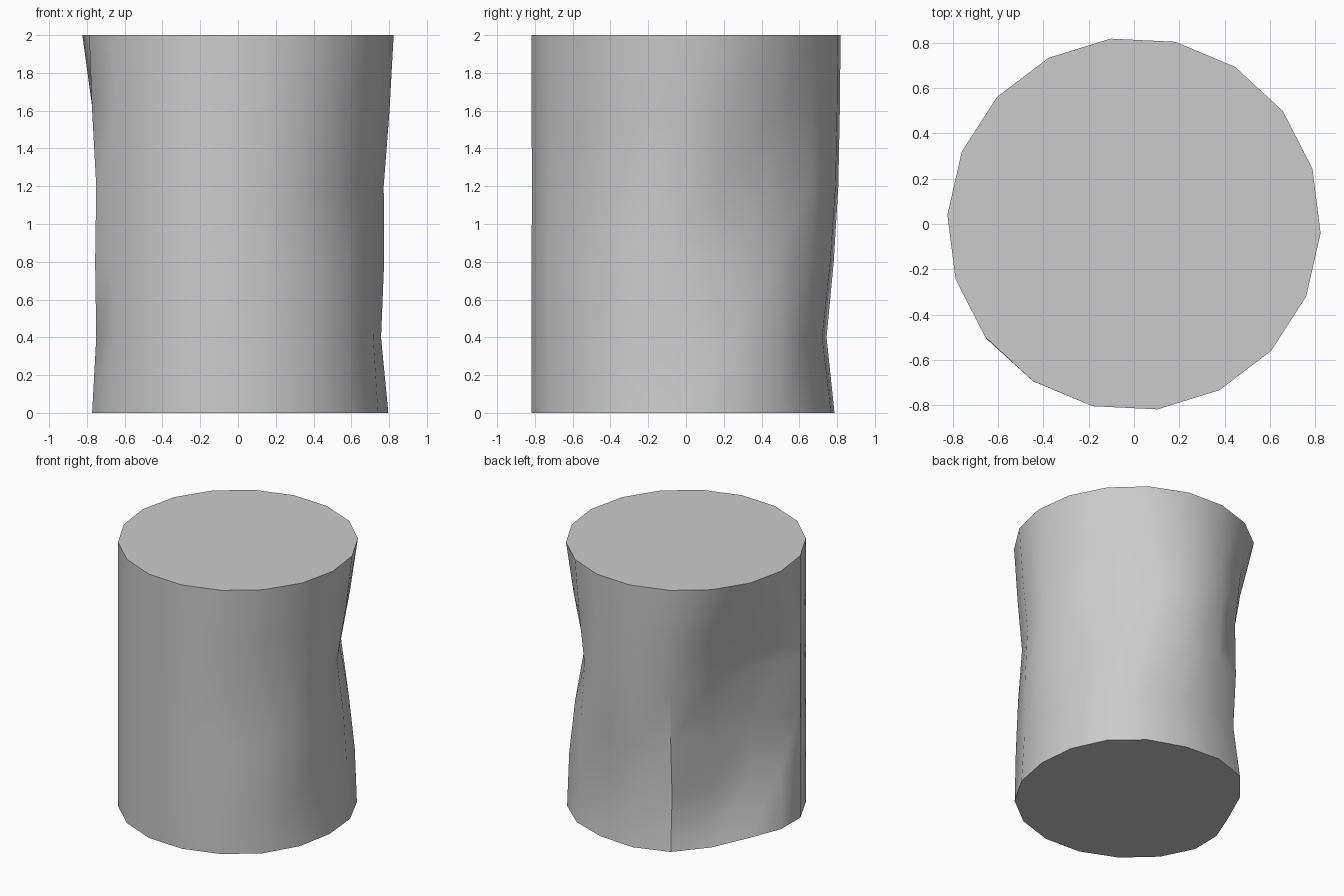
import bpy
import bmesh
import math
from mathutils import Vector

cube = bpy.data.objects.get("Cube")
if cube:
    bpy.data.objects.remove(cube, do_unlink=True)

SIDES, ROWS, RADIUS, HEIGHT = 18, 5, 0.825, 2.0
TURN = math.radians(-2.8)
SPREAD = 0.31

grey = bpy.data.materials.new("plain grey")
grey.use_nodes = True
colour = (0.6, 0.6, 0.6, 1)
grey.diffuse_color = colour
grey.node_tree.nodes["Principled BSDF"].inputs["Base Color"].default_value = colour


def on_wall(angle, z):
    return Vector((RADIUS * math.cos(angle), RADIUS * math.sin(angle), z))


def dent(degrees, z, depth, push=None):
    """Soft dent: centre on the wall, and the inward push at its middle."""
    centre = on_wall(math.radians(degrees), z)
    if push is None:
        push = Vector((-centre.x, -centre.y, 0))
    return centre, push.normalized() * depth


# Two deep dents on the back right, shallow ones around the rest
deep_push = Vector((0.57, -0.82, 0))
dents = [
    dent(157, 0.4, 0.34, deep_push),
    dent(157, 1.2, 0.34, deep_push),
    dent(32, 1.2, 0.13),
    dent(-33, 1.2, 0.06),
    dent(-3, 0.4, 0.065),
    dent(82, 0.4, 0.085),
]

# Dented cylinder wall
bm = bmesh.new()
rings = []
for row in range(ROWS + 1):
    ring = []
    for side in range(SIDES):
        point = on_wall(TURN + math.tau * side / SIDES, HEIGHT * row / ROWS)
        moved = point.copy()
        if row < ROWS:
            for centre, push in dents:
                gap = (point - centre).length
                moved += push * math.exp(-0.5 * (gap / SPREAD) ** 2)
        ring.append(bm.verts.new(moved))
    rings.append(ring)

for low, high in zip(rings, rings[1:]):
    for i in range(SIDES):
        j = (i + 1) % SIDES
        bm.faces.new((low[i], low[j], high[j]))
        bm.faces.new((low[i], high[j], high[i]))

# Flat end caps
bm.faces.new(rings[-1])
bm.faces.new(rings[0][::-1])

mesh = bpy.data.meshes.new("dented_cylinder")
bm.to_mesh(mesh)
bm.free()
mesh.materials.append(grey)
body = bpy.data.objects.new("dented_cylinder", mesh)
bpy.context.collection.objects.link(body)

bpy.ops.object.select_all(action="DESELECT")
body.select_set(True)
bpy.context.view_layer.objects.active = body
bpy.ops.object.shade_smooth_by_angle(angle=math.radians(35))
